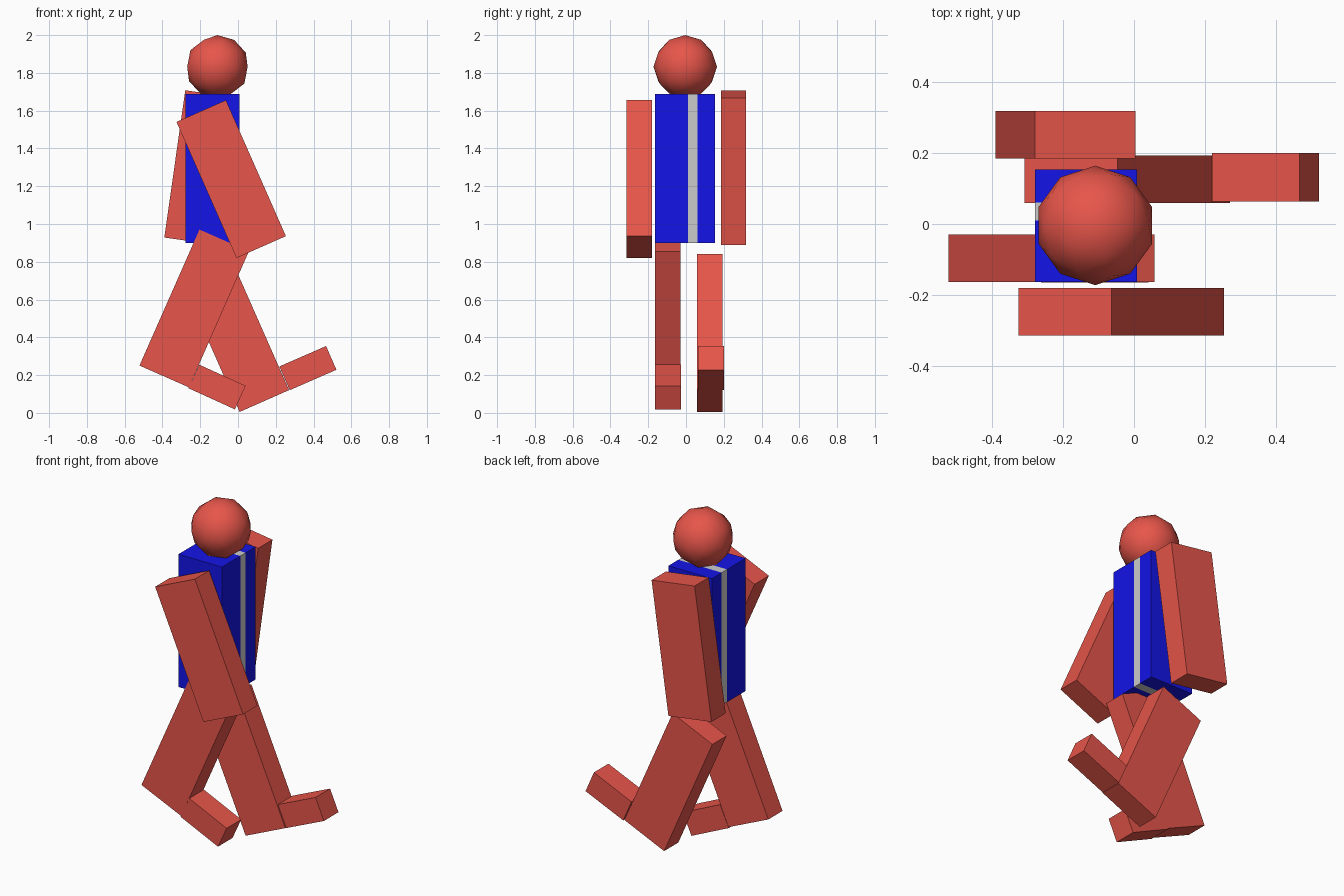
import bpy
from math import radians

if "Cube" in bpy.data.objects:
    bpy.data.objects.remove(bpy.data.objects["Cube"])


def material(name, rgb):
    mat = bpy.data.materials.new(name)
    mat.diffuse_color = (*rgb, 1)
    mat.use_nodes = True
    mat.node_tree.nodes["Principled BSDF"].inputs["Base Color"].default_value = mat.diffuse_color
    return mat


RED = material("red", (0.8, 0.092, 0.069))
BLUE = material("blue", (0.007, 0.007, 0.8))


def box(name, center, size, mat=None, pitch=0):
    """Box tilted about the y axis; positive pitch lifts its +x end."""
    bpy.ops.mesh.primitive_cube_add(size=1, location=center,
                                    rotation=(0, -radians(pitch), 0))
    obj = bpy.context.object
    obj.name = name
    obj.scale = size
    bpy.ops.object.transform_apply(location=False, rotation=True, scale=True)
    if mat:
        obj.data.materials.append(mat)
    return obj


# Torso: two blue jacket halves with a grey band between them
for name, y0, y1, mat in (("jacket_front", -0.163, 0.01, BLUE),
                          ("shirt_band", 0.01, 0.061, None),
                          ("jacket_back", 0.061, 0.154, BLUE)):
    box(name, (-0.135, (y0 + y1) / 2, 1.294), (0.286, y1 - y0, 0.79), mat)

# Arms and legs share one block size
LIMB = (0.286, 0.134, 0.787)
for name, center, pitch in (("front_arm", (-0.036, -0.247, 1.238), 23.8),
                            ("back_arm", (-0.193, 0.251, 1.298), -8.1),
                            ("front_leg", (-0.232, -0.096, 0.553), -23.8),
                            ("back_leg", (-0.019, 0.126, 0.423), 23.8)):
    box(name, center, LIMB, RED, pitch)

# Feet
FOOT = (0.27, 0.137, 0.137)
box("front_foot", (-0.111, -0.096, 0.137), FOOT, RED, -24.5)
box("back_foot", (0.37, 0.132, 0.237), FOOT, RED, 23.6)

# Head
bpy.ops.mesh.primitive_ico_sphere_add(subdivisions=2, radius=0.168,
                                      location=(-0.109, -0.004, 1.832))
head = bpy.context.object
head.name = "head"
head.data.materials.append(RED)
bpy.ops.object.shade_smooth()
